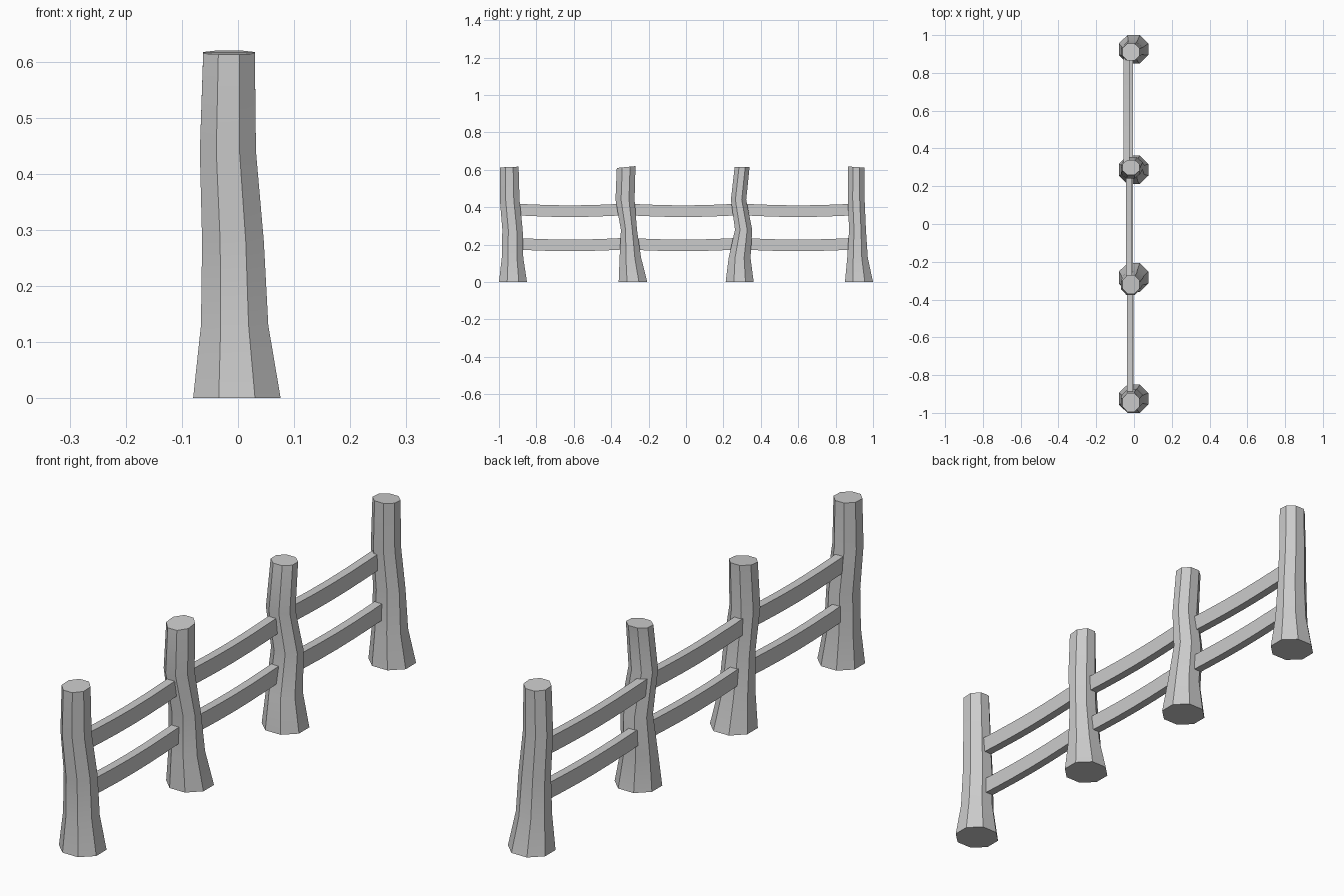
import bpy, bmesh, math

if "Cube" in bpy.data.objects:
    bpy.data.objects.remove(bpy.data.objects["Cube"])

SIDES = 8
LEVELS = [0.0, 0.13, 0.28, 0.44, 0.615]
X_MID = [-0.002, -0.006, -0.009, -0.018, -0.016]
X_HALF = [0.078, 0.06, 0.055, 0.05, 0.046]


def finish(name, bm):
    bmesh.ops.recalc_face_normals(bm, faces=bm.faces[:])
    mesh = bpy.data.meshes.new(name)
    bm.to_mesh(mesh)
    bm.free()
    ob = bpy.data.objects.new(name, mesh)
    bpy.context.collection.objects.link(ob)
    bpy.ops.object.select_all(action='DESELECT')
    bpy.context.view_layer.objects.active = ob
    ob.select_set(True)
    bpy.ops.object.shade_smooth_by_angle(angle=math.radians(25))


def loft(name, rings):
    bm = bmesh.new()
    loops = [[bm.verts.new(p) for p in ring] for ring in rings]
    n = len(loops[0])
    for a, b in zip(loops, loops[1:]):
        for i in range(n):
            j = (i + 1) % n
            bm.faces.new((a[i], a[j], b[j], b[i]))
    bm.faces.new(loops[0][::-1])
    bm.faces.new(loops[-1])
    finish(name, bm)


def post(name, spans, tilt):
    """Crooked octagonal trunk; spans give min/max y at each level."""
    rings = []
    for k, (lo, hi) in enumerate(spans):
        ring = []
        for i in range(SIDES):
            a = 2 * math.pi * (i + 0.5) / SIDES
            s = 1 / math.cos(math.pi / SIDES)
            c, d = math.cos(a) * s, math.sin(a) * s
            z = LEVELS[k]
            if k == 4:
                z += tilt * d
            ring.append((X_MID[k] + X_HALF[k] * c,
                         (lo + hi) / 2 + (hi - lo) / 2 * d, z))
        rings.append(ring)
    loft(name, rings)


def rail(name, y0, y1, x, z, thick=0.032, height=0.062, sag=0.009):
    """Thin plank sagging gently between two posts."""
    rings = []
    for k in range(7):
        t = k / 6
        y = y0 + (y1 - y0) * t
        zc = z - sag * math.sin(math.pi * t)
        h = height / 2
        rings.append([(x - thick / 2, y, zc - h), (x + thick / 2, y, zc - h),
                      (x + thick / 2, y, zc + h), (x - thick / 2, y, zc + h)])
    loft(name, rings)


# Four crooked posts
post("post_1", [(-1.0, -.85), (-.985, -.87), (-.982, -.873), (-.995, -.89), (-.995, -.895)], 0.002)
post("post_2", [(-.36, -.207), (-.355, -.24), (-.348, -.262), (-.377, -.275), (-.37, -.27)], 0.005)
post("post_3", [(.212, .362), (.228, .345), (.262, .354), (.24, .322), (.26, .34)], 0.001)
post("post_4", [(.85, 1.0), (.862, .972), (.872, .962), (.865, .955), (.866, .955)], -0.003)

# Two rails in each bay
bays = [(-.91, -.33, -.02, -.018), (-.31, .28, -.027, -.022), (.30, .90, -.04, -.022)]
for i, (y0, y1, xu, xl) in enumerate(bays, 1):
    rail(f"upper_rail_{i}", y0, y1, xu, 0.388)
    rail(f"lower_rail_{i}", y0, y1, xl, 0.205)
